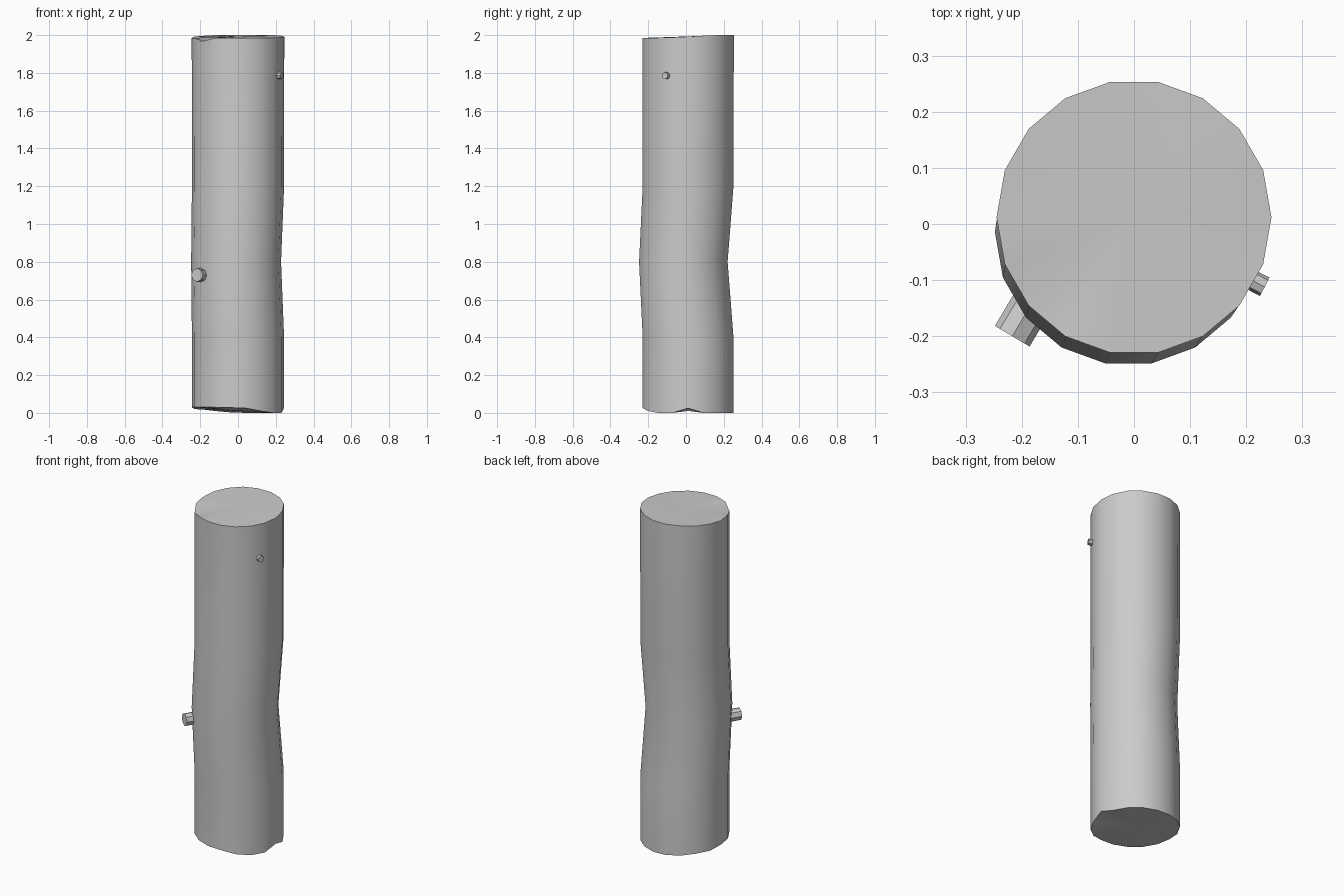
import bpy, bmesh
from math import sin, cos, radians
from mathutils import Vector

if "Cube" in bpy.data.objects:
    bpy.data.objects.remove(bpy.data.objects["Cube"])

SIDES = 18


def finish(bm, name):
    bmesh.ops.recalc_face_normals(bm, faces=bm.faces)
    mesh = bpy.data.meshes.new(name)
    bm.to_mesh(mesh)
    bm.free()
    obj = bpy.data.objects.new(name, mesh)
    bpy.context.collection.objects.link(obj)
    bpy.ops.object.select_all(action='DESELECT')
    obj.select_set(True)
    bpy.context.view_layer.objects.active = obj
    bpy.ops.object.shade_smooth_by_angle(angle=radians(40))
    return obj


# Rim heights every 20 degrees, starting at +x: uneven saw cuts
bottom = [.025, 0, 0, 0, 0, .003, .01, .018, .02,
          .03, .03, .03, .03, .028, .025, .01, 0, 0]
top = [2 - d for d in (.008, .003, 0, 0, 0, 0, 0, .004, .008,
                       .015, .015, .033, .015, .015, .015, .015, .014, .012)]

# Log: slightly bent tube; each ring is centre x, centre y, radius, heights
rings = [(0, .011, .244, bottom),
         (0, .011, .244, [.4] * SIDES),
         (-.01, -.014, .238, [.8] * SIDES),
         (0, .011, .244, [1.2] * SIDES),
         (0, .012, .245, top)]
bm = bmesh.new()
loops = []
for cx, cy, r, heights in rings:
    loops.append([bm.verts.new((cx + r * cos(radians(20 * i)),
                                cy + r * sin(radians(20 * i)), z))
                  for i, z in enumerate(heights)])
for a, b in zip(loops, loops[1:]):
    for i in range(SIDES):
        j = (i + 1) % SIDES
        bm.faces.new((a[i], a[j], b[j], b[i]))

# Cut ends, fanned from the centre
for loop, z in ((loops[0], .01), (loops[-1], 1.993)):
    c = bm.verts.new((0, .012, z))
    for i in range(SIDES):
        bm.faces.new((c, loop[i], loop[(i + 1) % SIDES]))
finish(bm, "log")


# Branch stubs sticking out of the log
def stub(name, tip, direction, radius, length):
    d = Vector(direction).normalized()
    bm = bmesh.new()
    bmesh.ops.create_cone(bm, cap_ends=True, segments=8,
                          radius1=radius, radius2=radius, depth=length)
    bmesh.ops.transform(bm, verts=bm.verts,
                        matrix=d.to_track_quat('Z', 'Y').to_matrix().to_4x4())
    bmesh.ops.translate(bm, verts=bm.verts, vec=Vector(tip) - d * length / 2)
    finish(bm, name)


stub("large_branch_stub", (-.217, -.2, .73), (-.51, -.86, 0), .036, .11)
stub("small_branch_stub", (.233, -.112, 1.785), (.88, -.46, 0), .0185, .06)
